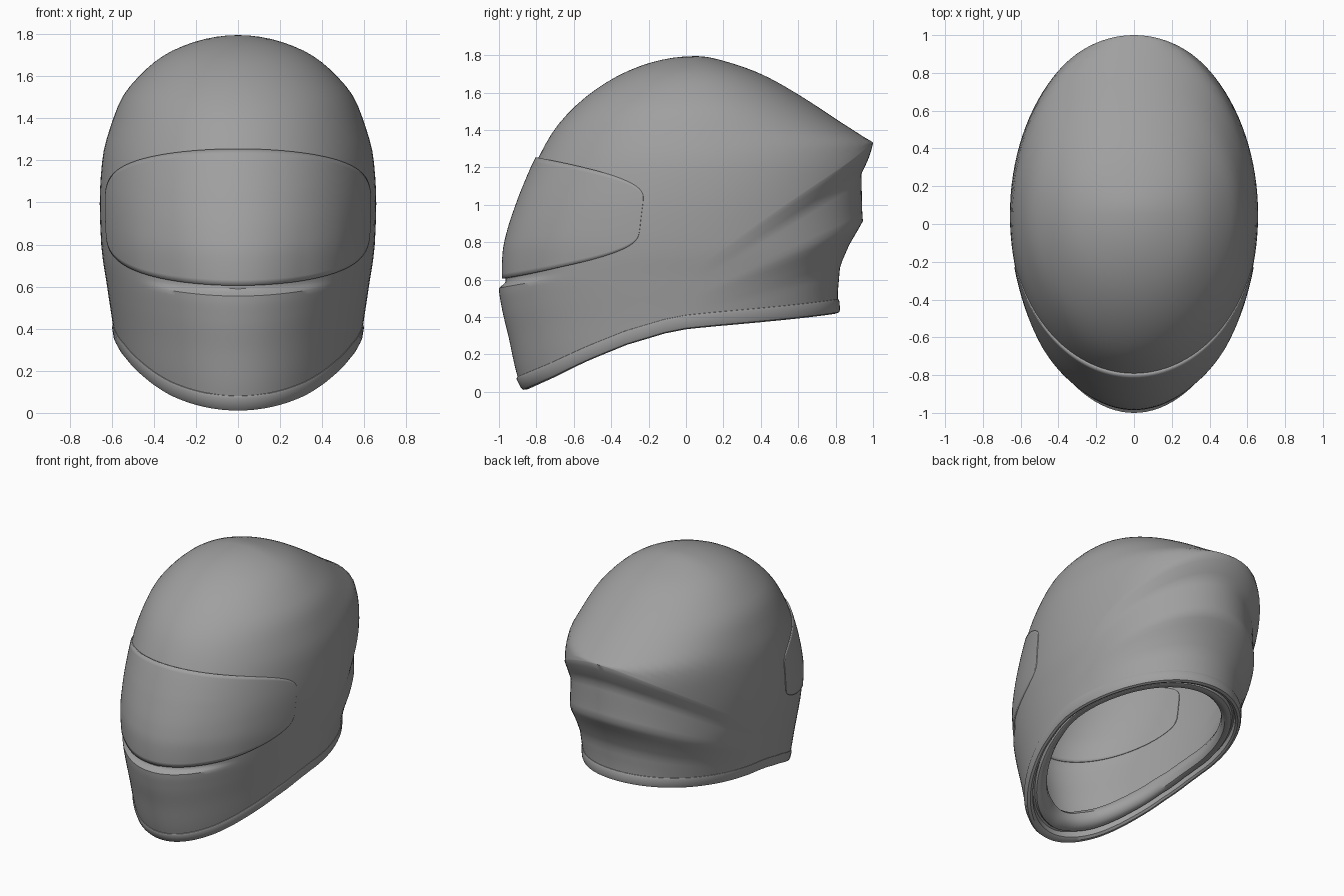
import bpy
import math

if "Cube" in bpy.data.objects:
    bpy.data.objects.remove(bpy.data.objects["Cube"])

grey = bpy.data.materials.new("satin_grey")
grey.use_nodes = True
colour = (0.35, 0.35, 0.35, 1)
grey.diffuse_color = colour
grey.node_tree.nodes["Principled BSDF"].inputs["Base Color"].default_value = colour

TOP, MID_Y, SEGS = 1.795, 0.05, 112

# Profiles as (height, value): half width, front edge and back edge
WIDTH = [(0, .53), (.2, .565), (.4, .592), (.6, .622), (.8, .65), (1, .657), (1.2, .645),
         (1.4, .592), (1.5, .55), (1.6, .47), (1.7, .35), (1.755, .23), (TOP, 0)]
FRONT = [(0, -.865), (.08, -.9), (.3, -.95), (.45, -.985), (.555, -1), (.65, -.992),
         (.75, -.98), (.87, -.945), (1.05, -.875), (1.25, -.79), (1.4, -.705),
         (1.52, -.6), (1.67, -.4), (1.76, -.19), (TOP, MID_Y)]
BACK = [(0, 1), (.9, 1), (1.2, 1.02), (1.33, 1), (1.36, .955), (1.4, .893), (1.46, .8),
        (1.59, .6), (1.7, .4), (1.77, .2), (TOP, MID_Y)]
# Depth of the stepped recess below the rear lip, from lip to neck
RECESS = [(0, 0), (.18, .085), (.46, .057), (.6, .135), (.72, .185), (.9, .2), (1, .19)]
# Depth of the notch above the chin ledge, by height
NOTCH = [(.555, 0), (.585, .035), (.65, .027), (.75, .02), (.87, .01), (1.05, 0)]
# Lower edge height along y
EDGE = [(-.87, .005), (-.7, .075), (-.5, .167), (-.3, .25), (-.1, .313), (0, .334),
        (.15, .352), (.4, .378), (.82, .42)]


def lerp(table, v):
    v = min(max(v, table[0][0]), table[-1][0])
    for (a, p), (b, q) in zip(table, table[1:]):
        if v <= b:
            return p + (q - p) * (v - a) / (b - a)


def smooth_table(table):
    """Monotone cubic through the points, spaced by root of depth below the crown."""
    pts = [(math.sqrt(max(TOP - z, 0)), v) for z, v in reversed(table)]
    slope = [(d - b) / (c - a) for (a, b), (c, d) in zip(pts, pts[1:])]
    tan = [slope[0]]
    for s, t in zip(slope, slope[1:]):
        tan.append(2 * s * t / (s + t) if s * t > 0 else 0)
    tan.append(slope[-1])

    def value(z):
        q = min(math.sqrt(max(TOP - z, 0)), pts[-1][0])
        for i in range(len(slope)):
            (a, p), (b, r) = pts[i], pts[i + 1]
            if q <= b:
                h = b - a
                t = (q - a) / h
                return (p + h * t * tan[i] * (1 - t) ** 2
                        + (r - p) * t * t * (3 - 2 * t)
                        - h * tan[i + 1] * t * t * (1 - t))
    return value


width, front, back = map(smooth_table, (WIDTH, FRONT, BACK))


def edge_z(th):
    c = math.cos(th)
    return lerp(EDGE, MID_Y + c * (.77 if c > 0 else .92))


def crease_z(th):
    """Height of the rear lip and of the chin ledge, which meet at the sides."""
    c = math.cos(th)
    return .655 + (.675 * c if c > 0 else -.1 * c * c)


def surface(th, z, grow=1.0, notched=True):
    s, c = math.sin(th), math.cos(th)
    k = grow
    if c > 0:
        reach = back(z) - MID_Y
        crease = crease_z(th)
        k *= 1 - lerp(RECESS, (crease - z) / (crease - edge_z(th))) * c ** 1.5
    else:
        fade = min(max((1.25 - z) / .5, 0), 1)
        level = z - (crease_z(th) - .555) * fade
        reach = MID_Y - front(level)
        if notched:
            reach -= lerp(NOTCH, level) * min(max((-c - .68) / .2, 0), 1)
    return (width(z) * s * k, MID_Y + reach * c * k, z)


def shrink(p, k):
    return (p[0] * k, MID_Y + (p[1] - MID_Y) * k, .8 + (p[2] - .8) * k)


def loft(name, rows, closed=True, flip=False, thickness=0):
    n = len(rows[0])
    faces = []
    for i in range(len(rows) - 1):
        for j in range(n if closed else n - 1):
            k = (j + 1) % n
            f = [i * n + j, (i + 1) * n + j, (i + 1) * n + k, i * n + k]
            faces.append(f[::-1] if flip else f)
    mesh = bpy.data.meshes.new(name)
    mesh.from_pydata([p for row in rows for p in row], [], faces)
    mesh.materials.append(grey)
    obj = bpy.data.objects.new(name, mesh)
    bpy.context.collection.objects.link(obj)
    bpy.ops.object.select_all(action='DESELECT')
    obj.select_set(True)
    bpy.context.view_layer.objects.active = obj
    # Merge the crown points into one
    bpy.ops.object.mode_set(mode='EDIT')
    bpy.ops.mesh.select_all(action='SELECT')
    bpy.ops.mesh.remove_doubles(threshold=0.0001)
    bpy.ops.object.mode_set(mode='OBJECT')
    bpy.ops.object.shade_smooth_by_angle(angle=math.radians(38))
    if thickness:
        mod = obj.modifiers.new("thickness", 'SOLIDIFY')
        mod.thickness = thickness
        mod.offset = -1


angles = [2 * math.pi * i / SEGS for i in range(SEGS)]
rise = [0, .008, .018, .028, .042] + [math.sin(math.pi / 2 * i / 26) for i in range(1, 27)]


def shell_rows(notched):
    """Rings from neck to crease, then from crease to crown."""
    rows = []
    for i in range(20):
        rows.append([surface(a, edge_z(a) + .075 + (crease_z(a) - edge_z(a) - .075) * i / 20)
                     for a in angles])
    for f in rise:
        rows.append([surface(a, crease_z(a) + (TOP - crease_z(a)) * f, 1, notched)
                     for a in angles])
    return rows


loft("outer_shell", shell_rows(True))
loft("inner_liner", [[shrink(p, .88) for p in row] for row in shell_rows(False)], flip=True)

# Rolled trim and padding around the neck opening: (scale, height above the edge)
TRIM = [(.87, .15), (.825, .12), (.805, .085), (.815, .045), (.845, .022), (.885, .016),
        (.91, .022), (.92, .045), (.935, .045), (.95, .008), (.975, 0), (1.0, .006),
        (1.008, .02), (1.01, .064), (1.004, .075), (.985, .08)]


def trim_point(a, k, dz):
    base, (x, y, z) = surface(a, edge_z(a) + dz), surface(a, edge_z(a) + dz, k)
    return (x, y, z + lerp(EDGE, y) - lerp(EDGE, base[1]))


loft("neck_trim", [[trim_point(a, k, dz) for a in angles] for k, dz in TRIM])

# Visor: a wraparound plate with rounded ends
COLS, LEVELS = 96, 24
END = math.acos(-.29)


def visor_rows(lift, notched):
    grid = []
    for r in range(LEVELS + 1):
        line = []
        for i in range(COLS + 1):
            t = math.sin(math.pi / 2 * .985 * (2 * i / COLS - 1))
            th = math.pi + t * (math.pi - END)
            c = -math.cos(th)
            k = max((c - .29) / .71, 0) ** .8
            high, low = 1.115 + .14 * k, .765 - .16 * k
            half = (high - low) / 2 * (1 - abs(t) ** 7) ** (1 / 7)
            z = (high + low) / 2 + half * (2 * r / LEVELS - 1)
            line.append(surface(th, z, 1 + lift * (.25 + .75 * c * c), notched))
        grid.append(line)
    return grid


loft("visor", visor_rows(.02, True), closed=False, thickness=.02)
inner = [[shrink(p, .873) for p in row] for row in visor_rows(0, False)]
loft("visor_inner_face", inner, closed=False, flip=True, thickness=.006)
